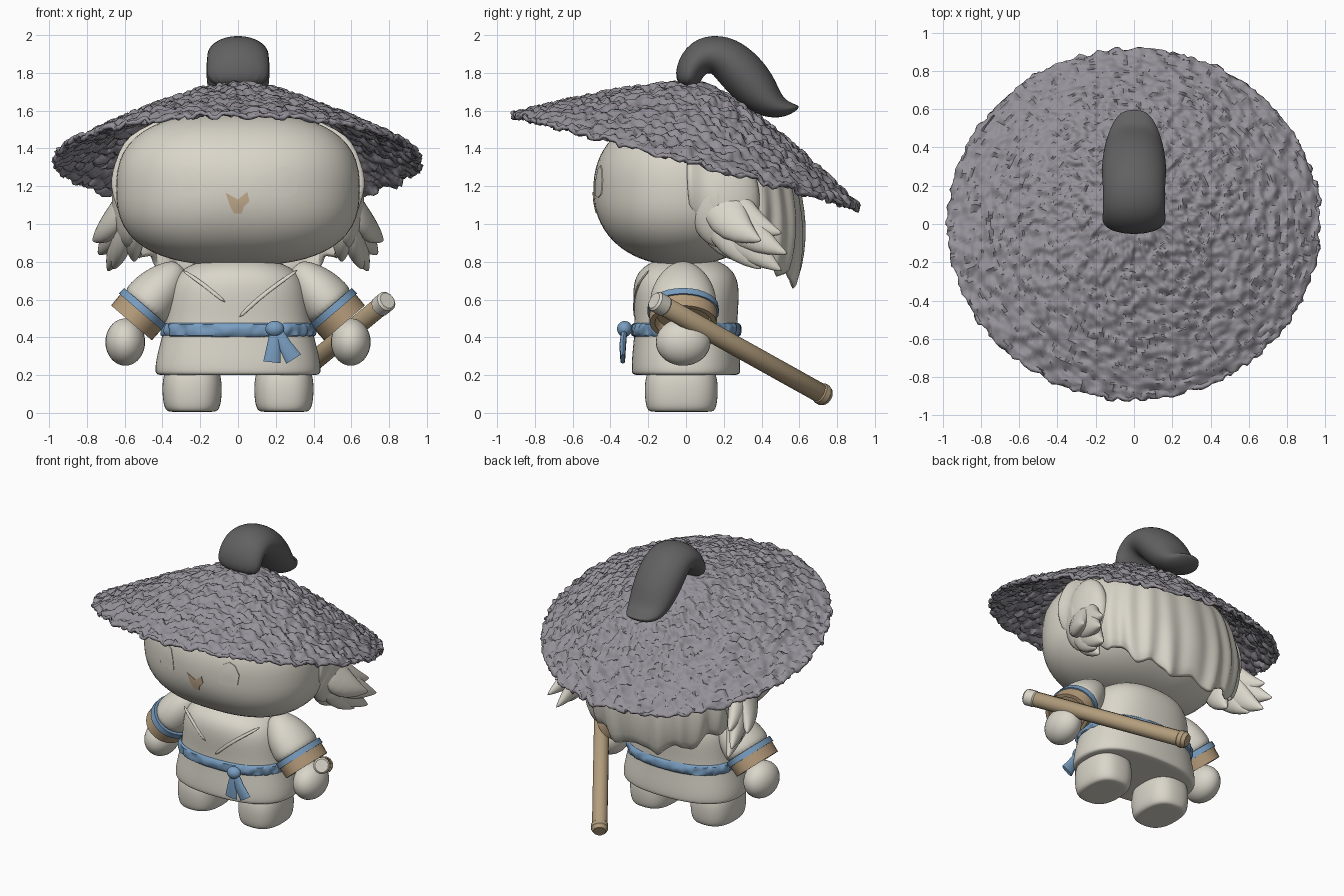
import bpy, bmesh, math
from mathutils import Vector, noise

cube = bpy.data.objects.get("Cube")
if cube:
    bpy.data.objects.remove(cube, do_unlink=True)


def material(name, r, g, b):
    m = bpy.data.materials.new(name)
    m.use_nodes = True
    m.diffuse_color = (r, g, b, 1)
    m.node_tree.nodes["Principled BSDF"].inputs["Base Color"].default_value = (r, g, b, 1)
    return m


IVORY = material("ivory", 0.70, 0.67, 0.59)
TAN = material("cuff tan", 0.47, 0.335, 0.20)
WOOD = material("staff wood", 0.45, 0.34, 0.205)
NOSE = material("nose tan", 0.57, 0.43, 0.28)
BLUE = material("sash blue", 0.19, 0.34, 0.53)
STRAW = material("grey straw", 0.30, 0.285, 0.32)
DARK = material("dark grey", 0.12, 0.12, 0.12)


def finish(bm, name, mat, subsurf=0, thick=0, angle=40):
    bmesh.ops.recalc_face_normals(bm, faces=bm.faces)
    mesh = bpy.data.meshes.new(name)
    bm.to_mesh(mesh)
    bm.free()
    mesh.materials.append(mat)
    mesh.shade_smooth()
    if not subsurf:
        mesh.set_sharp_from_angle(angle=math.radians(angle))
    ob = bpy.data.objects.new(name, mesh)
    bpy.context.scene.collection.objects.link(ob)
    if thick:
        mod = ob.modifiers.new("thickness", 'SOLIDIFY')
        mod.thickness = thick
    if subsurf:
        mod = ob.modifiers.new("smooth", 'SUBSURF')
        mod.levels = mod.render_levels = subsurf


def loft(name, rings, mat, caps=True, closed=True, **kw):
    """Skin a list of equal point rings."""
    bm = bmesh.new()
    vs = [[bm.verts.new(p) for p in r] for r in rings]
    n = len(vs[0])
    for a, b in zip(vs, vs[1:]):
        for i in range(n if closed else n - 1):
            j = (i + 1) % n
            bm.faces.new((a[i], a[j], b[j], b[i]))
    if caps:
        bm.faces.new(vs[0])
        bm.faces.new(vs[-1])
    finish(bm, name, mat, **kw)


def power(v, p):
    return math.copysign(abs(v) ** (2 / p), v)


def ring(c, u, v, n=24, p=2):
    """Superellipse around c with half axes u and v."""
    c, u, v = Vector(c), Vector(u), Vector(v)
    angles = [2 * math.pi * i / n for i in range(n)]
    return [c + u * power(math.cos(a), p) + v * power(math.sin(a), p) for a in angles]


def stack(name, profile, mat, x=0, y=0, p=2, **kw):
    """Upright loft from (z, x radius, y radius) rows."""
    loft(name, [ring((x, y, z), (rx, 0, 0), (0, ry, 0), p=p) for z, rx, ry in profile], mat, **kw)


def tube(name, pts, radii, mat, n=12, **kw):
    """Loft along a path; radii are (sideways, across)."""
    pts, rings = [Vector(p) for p in pts], []
    for i, c in enumerate(pts):
        t = (pts[min(i + 1, len(pts) - 1)] - pts[max(i - 1, 0)]).normalized()
        s = Vector((1, 0, 0))
        s = (s - t * s.dot(t)).normalized()
        rings.append(ring(c, s * radii[i][0], t.cross(s) * radii[i][1], n))
    loft(name, rings, mat, **kw)


def ball(name, c, r, mat):
    bm = bmesh.new()
    bmesh.ops.create_uvsphere(bm, u_segments=28, v_segments=18, radius=1)
    for v in bm.verts:
        v.co = Vector([c[k] + r[k] * v.co[k] for k in range(3)])
    finish(bm, name, mat, angle=80)


# Head: wide rounded pillow
HA, HB, HC, HY, HZ = 0.645, 0.47, 0.405, -0.02, 1.185


def outline(x, z):
    return (abs(x / HA) ** 2.6 + abs(z / HC) ** 2.6) ** (1 / 2.6)


bm = bmesh.new()
bmesh.ops.create_uvsphere(bm, u_segments=64, v_segments=40, radius=1)
for v in bm.verts:
    x, y, z = v.co
    k = (outline(x, z) ** 2.2 + abs(y / HB) ** 2.2) ** (1 / 2.2)
    v.co = Vector((x / k, y / k + HY, z / k + HZ))
finish(bm, "head", IVORY, angle=80)


def face_plate(name, pts, mat):
    """Thin plate that follows the front of the head."""
    cx, cz = [sum(p[k] for p in pts) / len(pts) for k in (0, 1)]
    rings = []
    for f, out in ((1, -0.01), (1, 0.005), (0.6, 0.005), (0.2, 0.005)):
        row = []
        for x, z in pts:
            x, z = cx + (x - cx) * f, cz + (z - cz) * f
            q = outline(x, z - HZ)
            row.append(Vector((x, HY - HB * (1 - q ** 2.2) ** (1 / 2.2) - out, z)))
        rings.append(row)
    loft(name, rings, mat)


EYE = [(.18, 1.15), (.25, 1.14), (.31, 1.16), (.32, 1.23), (.29, 1.29), (.25, 1.31), (.21, 1.29), (.19, 1.23)]
for s, label in ((1, "left"), (-1, "right")):
    face_plate(label + "_eye", [(x * s, z) for x, z in EYE], IVORY)
face_plate("nose", [(-.065, 1.165), (0, 1.13), (.05, 1.17), (.06, 1.12), (.03, 1.09),
                    (.02, 1.055), (-.02, 1.055), (-.04, 1.09)], NOSE)

# Hat: shallow open cone tilted backwards, with a ragged matted surface
TILT = math.radians(15)
HR, HH = 0.965, 0.425


def hat_rise(r):
    return HH * (1 - r ** 1.25)


def hat_point(r, a, lift=0):
    x, y = r * HR * 1.01 * math.cos(a), r * HR * 0.985 * math.sin(a)
    h = hat_rise(r) + lift
    return Vector((x, y * math.cos(TILT) + h * math.sin(TILT),
                   1.34 - y * math.sin(TILT) + h * math.cos(TILT)))


def hat_height(x, y):
    return 1.34 - y * math.sin(TILT) + hat_rise(min(math.hypot(x, y - 0.07) / HR, 1))


def ridge(q):
    """Noise pushed towards flat plateaus with steep edges."""
    return math.tanh(noise.noise(q) * 5)


rows = []
for i in range(86):
    r = 0.02 + 0.98 * i / 85
    row = []
    for j in range(320):
        a = 2 * math.pi * j / 320
        q = hat_point(r, a) * 20
        bump = ridge(q) * 0.011 + ridge(q * 1.6 + Vector((5, 2, 9))) * 0.008
        edge = 1 + (noise.noise(q * 1.3) * 0.02 if i > 82 else 0)
        row.append(hat_point(r * edge, a, bump * min(1, r * 4)))
    rows.append(row)
loft("straw_hat", rows, STRAW, caps=False, thick=0.02, angle=50)

# Topknot: fat curl sweeping back to a blunt point
knot = [(0, 1.72, .165, .06), (.02, 1.83, .17, .085), (.09, 1.9, .165, .108), (.19, 1.895, .165, .118),
        (.28, 1.82, .175, .128), (.37, 1.715, .165, .122), (.45, 1.63, .145, .085), (.53, 1.605, .115, .045),
        (.60, 1.62, .06, .008)]
tube("topknot", [(0, y, z) for y, z, a, b in knot], [(a, b) for y, z, a, b in knot], DARK, n=16, subsurf=2)

# Hair: wavy curtain around the back with a jagged hem
shape = [(.35, 1.62), (.6, 1.57), (.82, 1.45), (.94, 1.32), (1, 1.15), (1.04, 1.0), (1.02, .85), (.96, .7)]
rows = []
for k, (f, z0) in enumerate(shape):
    row = []
    for j in range(81):
        u = j / 40 - 1
        t = u * math.radians(95)
        jag = abs((j % 10) - 5) / 5 * 0.07
        hem = 0.63 + 0.37 * abs(u) ** 1.6 + jag
        wave = 1 + 0.022 * math.cos(j * 1.1) * k / 7
        x = 0.645 * f * power(math.sin(t), 2.4) * wave
        y = 0.07 + 0.54 * f * power(math.cos(t), 2.2) * wave
        z = 1.62 + (z0 - 1.62) * (1.62 - hem) / 0.92
        row.append(Vector((x, y, min(z, hat_height(x, y) - 0.055))))
    rows.append(row)
loft("back_hair", rows, IVORY, caps=False, closed=False, thick=0.04, subsurf=1)

# Side tufts: broad lobe with feathery locks flicking out and back
TIPS = [(.77, .40, .91), (.69, .51, .75), (.74, .54, .84), (.55, .30, .80), (.70, .51, .95), (.66, .40, .76)]
for s, label in ((1, "left"), (-1, "right")):
    ball(label + "_tuft_root", (s * .575, .2, 1.13), (.092, .19, .26), IVORY)
    for i, tip in enumerate(TIPS):
        root, tip = Vector((s * .575, .17, 1.18)), Vector((s * tip[0], tip[1], tip[2]))
        pts = [root.lerp(tip, f) + Vector((-s * .01, -.05, -.04)) * math.sin(f * math.pi)
               for f in (0, .3, .6, .85, 1)]
        tube(f"{label}_tuft_{i + 1}", pts, [(.05, .10), (.06, .13), (.06, .10), (.035, .045), (.004, .004)],
             IVORY, subsurf=1)

# Robe
stack("robe", [(.20, .38, .23), (.20, .43, .28), (.215, .445, .292), (.30, .435, .288), (.42, .40, .275),
               (.52, .385, .275), (.64, .375, .285), (.73, .34, .27), (.79, .25, .21), (.83, .10, .10)],
      IVORY, p=2.4, subsurf=2)
# Crossed collar edges
for name, path in (("collar_over", [(.32, -.19, .76), (.22, -.255, .69), (.10, -.277, .60), (0, -.272, .50)]),
                   ("collar_under", [(-.30, -.20, .76), (-.18, -.262, .68), (-.06, -.277, .58)])):
    tube(name, path, [(.012, .007)] * len(path), IVORY, n=8, subsurf=1)

# Sash: rumpled band, knot and two tails
rows = []
for z, out in ((.403, 0), (.41, .01), (.425, .014), (.44, .015), (.455, .014), (.468, .01), (.477, 0)):
    row = ring((0, 0, z), (.395 + out, 0, 0), (0, .275 + out, 0), n=160, p=2.4)
    for p in row:
        f = 1 + ridge(p * 24) * .016 if out else 1
        p.x, p.y = p.x * f, p.y * f
    rows.append(row)
loft("sash", rows, BLUE, caps=False)
ball("sash_knot", (.195, -.325, .445), (.05, .04, .042), BLUE)
for i, (x, z) in enumerate(((.18, .268), (.295, .285))):
    tube(f"sash_tail_{i + 1}", [(.20, -.325, .45), ((.2 + x) / 2, -.335, .36), (x, -.335, z)],
         [(.026, .015), (.036, .018), (.046, .012)], BLUE)

# Arms and legs
for s, label in ((1, "left"), (-1, "right")):
    axis = Vector((s * .65, 0, -.76))
    across = Vector((s * .76, 0, .65))
    start = Vector((s * .33, -.015, .75))

    def sleeve(name, profile, mat, **kw):
        loft(f"{label}_{name}", [ring(start + axis * d, across * r, (0, r * 1.25, 0), n=28)
                                 for d, r in profile], mat, **kw)

    sleeve("sleeve", [(-.04, .03), (-.02, .06), (.04, .10), (.12, .13), (.20, .143), (.28, .14)], IVORY, subsurf=2)
    sleeve("sleeve_band", [(.245, .13), (.245, .15), (.285, .152), (.285, .13)], BLUE)
    sleeve("cuff", [(.27, .13), (.275, .144), (.36, .142), (.36, .12), (.31, .11)], TAN)
    ball(label + "_hand", (s * .597, -.015, .375), (.105, .145, .125), IVORY)
    stack(label + "_leg", [(.005, .11, .15), (.008, .135, .175), (.04, .153, .19), (.12, .16, .197), (.20, .155, .19),
                           (.28, .12, .15)], IVORY, x=s * .243, y=-.025, p=2.6, subsurf=2)

# Staff held at the left hand
near, far = Vector((.785, -.16, .59)), Vector((.17, .75, .083))
for name, a, b, r, mat in (("staff", .05, 1, .052, WOOD), ("staff_collar", .945, .99, .058, WOOD),
                           ("staff_knob", -.01, .06, .056, IVORY)):
    ends = [near.lerp(far, f) for f in (a, a + .01, b - .01, b)]
    tube(name, ends, [(r * .8, r * .8), (r, r), (r, r), (r * .8, r * .8)], mat)
